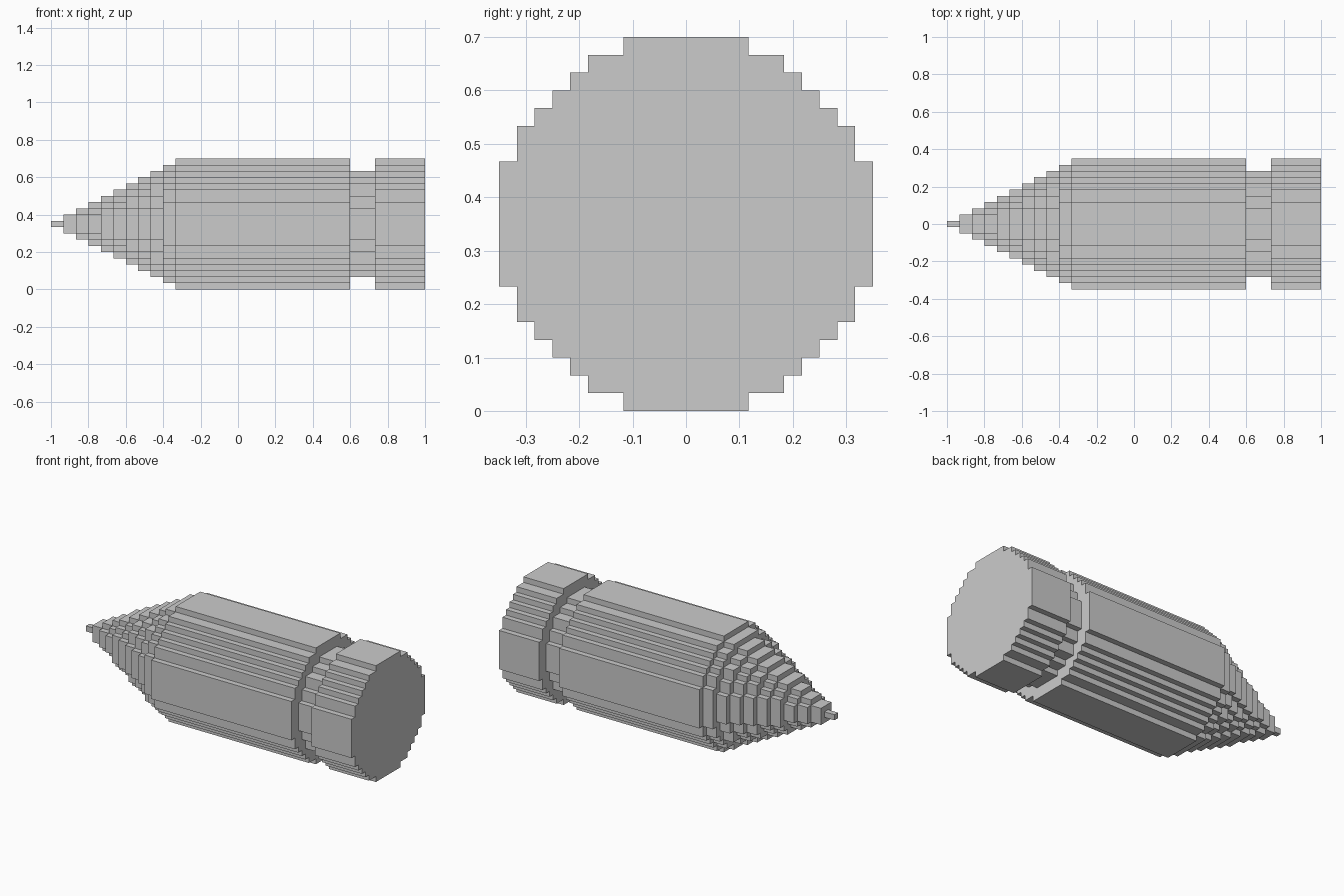
import bpy, bmesh

if "Cube" in bpy.data.objects:
    bpy.data.objects.remove(bpy.data.objects["Cube"])

V = 1 / 30          # size of one block
AXIS_Z = 10.5 * V   # height of the long axis

# Parts along x: name -> list of (start, end, radius), all in blocks
PARTS = {
    "pointed_tip": [(-30 + 2 * n, -28 + 2 * n, n + 0.5) for n in range(10)],
    "barrel": [(-10, 18, 10.5)],
    "groove": [(18, 22, 8.5)],
    "end_cap": [(22, 30, 10.5)],
}


def disc(radius):
    """Block positions (y, z) that fill a stepped circle."""
    r = range(-10, 11)
    return {(j, k) for j in r for k in r if j * j + k * k <= radius * radius}


def quad(bm, corners):
    bm.faces.new([bm.verts.new((x * V, y * V, z * V + AXIS_Z)) for x, y, z in corners])


def end_faces(bm, x, cells, sign):
    """Exposed faces across the axis at position x."""
    for j, k in cells:
        c = [(x, j + a, k + b) for a, b in ((-.5, -.5), (.5, -.5), (.5, .5), (-.5, .5))]
        quad(bm, c[::sign])


def side_faces(bm, x0, x1, cells):
    """Exposed faces along the axis, around the stepped circle."""
    for j, k in cells:
        for dj, dk in ((1, 0), (-1, 0), (0, 1), (0, -1)):
            if (j + dj, k + dk) not in cells:
                cy, cz = j + dj / 2, k + dk / 2
                ty, tz = -dk / 2, dj / 2
                a, b = (cy - ty, cz - tz), (cy + ty, cz + tz)
                quad(bm, [(x0, *a), (x0, *b), (x1, *b), (x1, *a)][::-1])


slices = [s for part in PARTS.values() for s in part]
index = 0
for name, part in PARTS.items():
    bm = bmesh.new()
    for x0, x1, radius in part:
        cells = disc(radius)
        before = disc(slices[index - 1][2]) if index > 0 else set()
        after = disc(slices[index + 1][2]) if index + 1 < len(slices) else set()
        side_faces(bm, x0, x1, cells)
        end_faces(bm, x0, cells - before, -1)
        end_faces(bm, x1, cells - after, 1)
        index += 1
    bmesh.ops.remove_doubles(bm, verts=bm.verts, dist=1e-4)
    # side faces are wound so that (tangent x axis) points outward
    for f in bm.faces:
        f.normal_update()
        c = f.calc_center_median()
        if abs(f.normal.x) < 0.5 and f.normal.y * c.y + f.normal.z * (c.z - AXIS_Z) < 0:
            f.normal_flip()
    mesh = bpy.data.meshes.new(name)
    bm.to_mesh(mesh)
    bm.free()
    bpy.context.collection.objects.link(bpy.data.objects.new(name, mesh))
